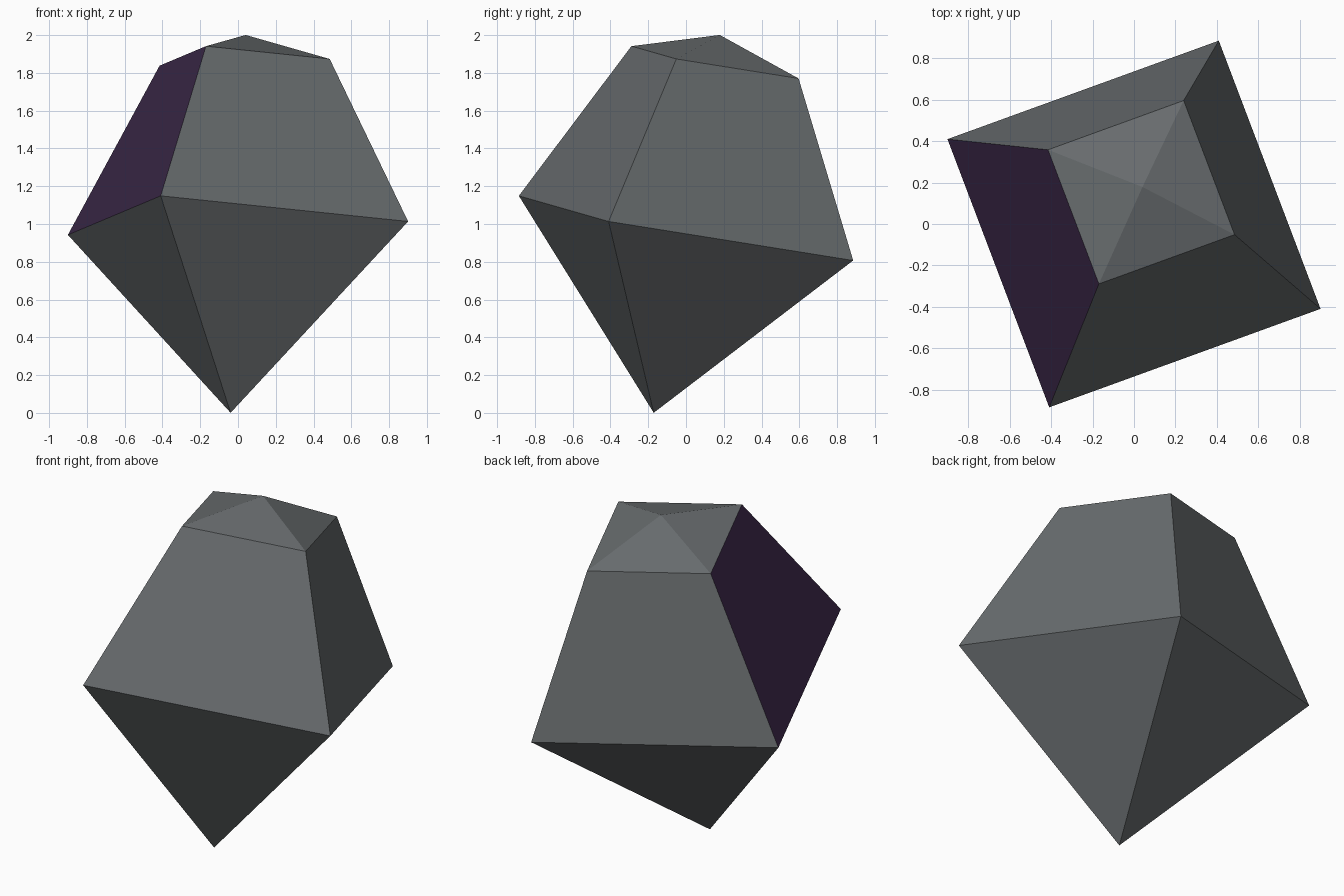
import bpy, bmesh, math
from mathutils import Vector, Matrix

if "Cube" in bpy.data.objects:
    bpy.data.objects.remove(bpy.data.objects["Cube"])


def material(name, color):
    m = bpy.data.materials.new(name)
    m.diffuse_color = (*color, 1)
    m.use_nodes = True
    m.node_tree.nodes["Principled BSDF"].inputs["Base Color"].default_value = m.diffuse_color
    return m


# Four-sided gem: distance along the axis and ring radius
bottom, girdle, shoulder, top = (-0.993, 0), (0, 0.99), (0.892, 0.495), (1.039, 0)

bm = bmesh.new()


def ring(z, r):
    return [bm.verts.new((r * math.cos(i * math.pi / 2), r * math.sin(i * math.pi / 2), z))
            for i in range(4)]


low_tip = bm.verts.new((0, 0, bottom[0]))
high_tip = bm.verts.new((0, 0, top[0]))
mid, upper = ring(*girdle), ring(*shoulder)
for i in range(4):
    j = (i + 1) % 4
    bm.faces.new((low_tip, mid[j], mid[i]))
    side = bm.faces.new((mid[i], mid[j], upper[j], upper[i]))
    side.material_index = 1 if i == 2 else 0   # one purple side
    bm.faces.new((upper[i], upper[j], high_tip))

# Tilt the gem and lift its lower tip to the ground
z = Vector((0.0394, 0.172, 0.984)).normalized()
y = z.cross(Vector((0.909, -0.414, 0.033))).normalized()
x = y.cross(z)
frame = Matrix((x, y, z)).transposed().to_4x4()
bm.transform(Matrix.Translation((0, 0, 0.978)) @ frame)
bmesh.ops.recalc_face_normals(bm, faces=bm.faces)

mesh = bpy.data.meshes.new("gem")
bm.to_mesh(mesh)
bm.free()
mesh.materials.append(material("stone grey", (0.135, 0.147, 0.153)))
mesh.materials.append(material("dark purple", (0.046, 0.022, 0.069)))
bpy.context.collection.objects.link(bpy.data.objects.new("gem", mesh))
